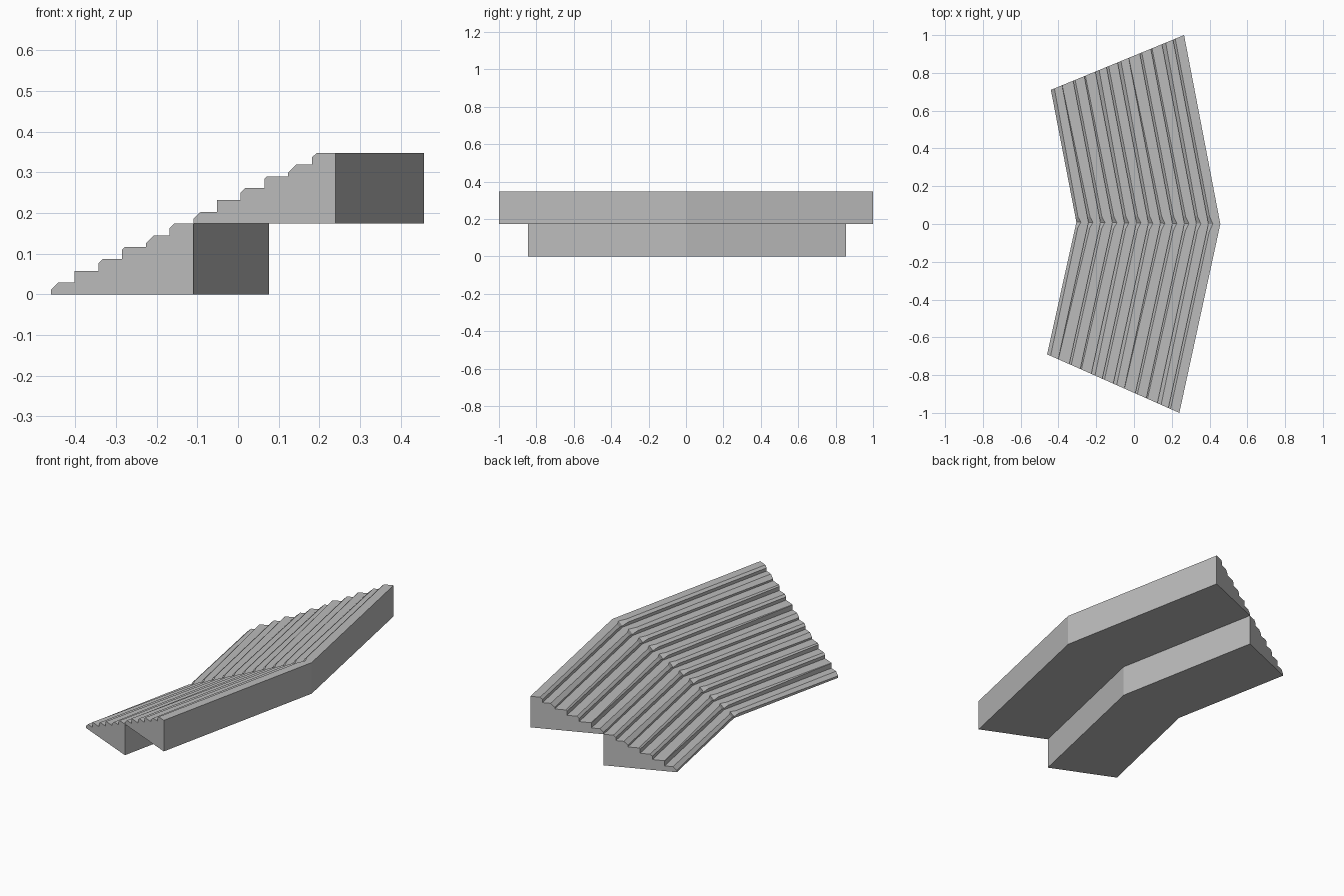
import bpy
import bmesh
from mathutils import Vector

cube = bpy.data.objects.get("Cube")
if cube:
    bpy.data.objects.remove(cube)

STEPS = 6
TIER_HEIGHT = 0.174

grey = bpy.data.materials.new("concrete_grey")
grey.use_nodes = True
colour = (0.5, 0.5, 0.5, 1)
grey.diffuse_color = colour
grey.node_tree.nodes["Principled BSDF"].inputs["Base Color"].default_value = colour

# Plan lines of the whole stand: low edge to high edge at each end and the bend
RIGHT_END = (Vector((-0.46, -0.69)), Vector((0.24, -1.0)))
BEND = (Vector((-0.305, 0.01)), Vector((0.457, 0.0)))
LEFT_END = (Vector((-0.44, 0.71)), Vector((0.265, 1.0)))

# Worn nosing sizes of the six steps along the stand
END_WEAR = (0.02, 0.001, 0.012, 0.007, 0.022, 0.013)
EVEN_WEAR = (0.014,) * STEPS
BEND_WEAR = (0.024,) * STEPS


def blend(a, b, t):
    return tuple(p.lerp(q, t) for p, q in zip(a, b))


SECTIONS = [
    (RIGHT_END, END_WEAR),
    (blend(BEND, RIGHT_END, 0.04), EVEN_WEAR),
    (BEND, BEND_WEAR),
    (blend(BEND, LEFT_END, 0.04), EVEN_WEAR),
    (LEFT_END, END_WEAR),
]


def stair_profile(line, wear, start, base):
    """Stepped cross-section with chamfered nosings, standing on a plan line."""
    low, high = line
    run = (high - low) / (2 * STEPS)
    rise = TIER_HEIGHT / STEPS

    def point(steps, z):
        p = low + run * (start + steps)
        return Vector((p.x, p.y, base + z))

    points = [point(0, 0)]
    for i, cut in enumerate(wear):
        top = (i + 1) * rise
        points += [point(i, top - cut * 0.9),
                   point(i + cut / run.length, top),
                   point(i + 1, top)]
    points.append(point(STEPS, 0))
    return points


def build_tier(name, start, base):
    bm = bmesh.new()
    rings = [[bm.verts.new(p) for p in stair_profile(line, wear, start, base)]
             for line, wear in SECTIONS]
    # Skin between neighbouring cross-sections, then cap both ends
    for a, b in zip(rings, rings[1:]):
        for i in range(len(a)):
            j = (i + 1) % len(a)
            bm.faces.new((a[i], a[j], b[j], b[i]))
    bm.faces.new(rings[0])
    bm.faces.new(rings[-1])
    bmesh.ops.recalc_face_normals(bm, faces=bm.faces)
    mesh = bpy.data.meshes.new(name)
    bm.to_mesh(mesh)
    bm.free()
    mesh.materials.append(grey)
    tier = bpy.data.objects.new(name, mesh)
    bpy.context.collection.objects.link(tier)


# Two identical flights, the upper one behind and above the lower
build_tier("lower_tier", 0, 0)
build_tier("upper_tier", STEPS, TIER_HEIGHT)
